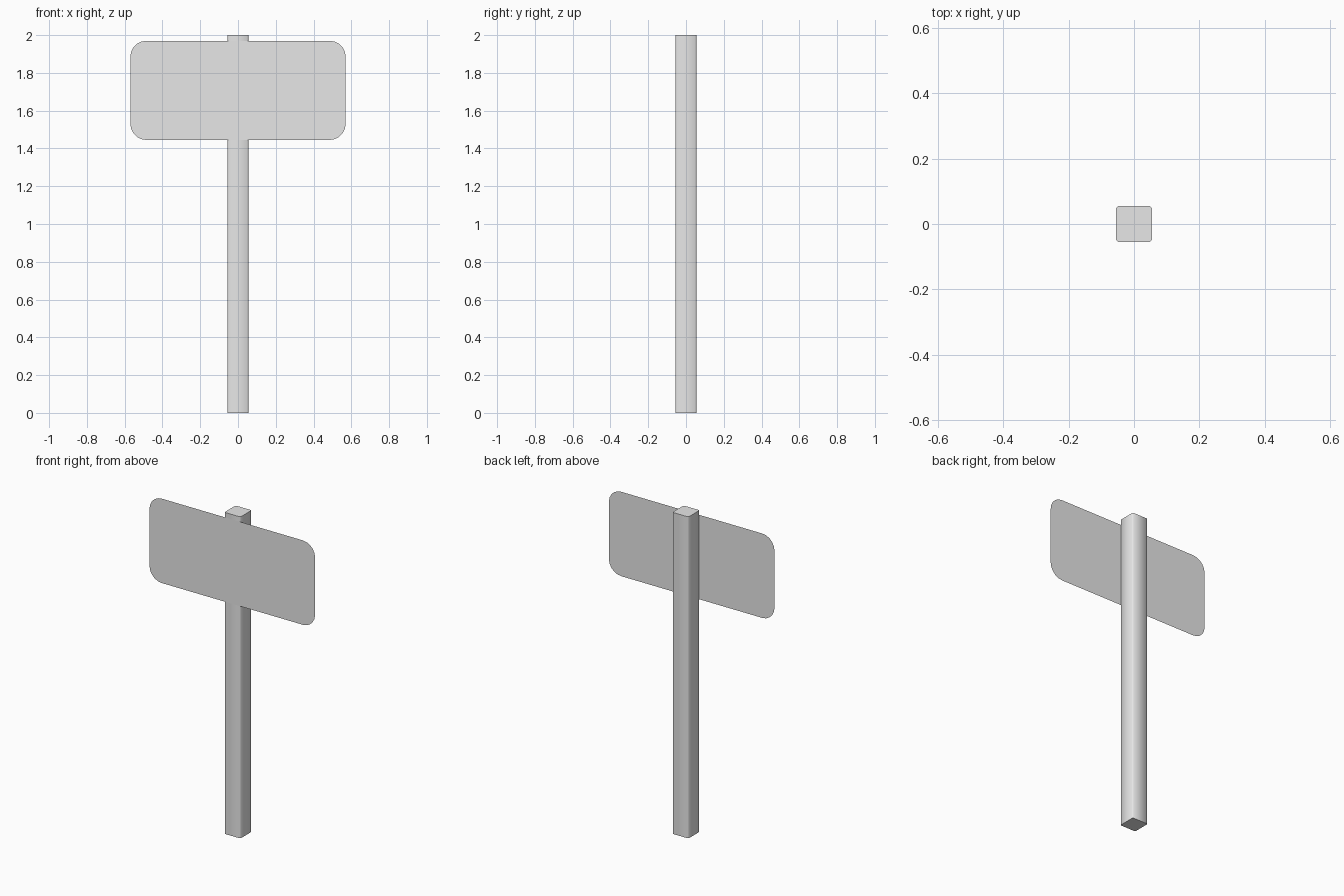
import bpy, bmesh, math
from mathutils import Matrix, Vector

cube = bpy.data.objects.get("Cube")
if cube:
    bpy.data.objects.remove(cube, do_unlink=True)

HEIGHT, HALF = 2.0, 0.055
PANEL_W, PANEL_LOW, PANEL_HIGH = 1.14, 1.445, 1.97

# One plain grey for the whole sign
grey = bpy.data.materials.new("plain grey")
grey.use_nodes = True
colour = (0.8, 0.8, 0.8, 1)
grey.diffuse_color = colour
grey.node_tree.nodes["Principled BSDF"].inputs["Base Color"].default_value = colour


def finish(bm, name):
    mesh = bpy.data.meshes.new(name)
    bm.to_mesh(mesh)
    bm.free()
    mesh.materials.append(grey)
    obj = bpy.data.objects.new(name, mesh)
    bpy.context.collection.objects.link(obj)
    return obj


# Square post with softened upright edges
bm = bmesh.new()
bmesh.ops.create_cube(bm, size=1)
bmesh.ops.scale(bm, vec=(2 * HALF, 2 * HALF, HEIGHT), verts=bm.verts)
bmesh.ops.translate(bm, vec=(0, 0, HEIGHT / 2), verts=bm.verts)
upright = [e for e in bm.edges
           if abs(e.verts[0].co.z - e.verts[1].co.z) > 1]
bmesh.ops.bevel(bm, geom=upright, offset=0.006, segments=1, affect='EDGES')
post = finish(bm, "post")
bpy.ops.object.select_all(action='DESELECT')
post.select_set(True)
bpy.context.view_layer.objects.active = post
bpy.ops.object.shade_smooth_by_angle(angle=math.radians(60))

# Thin sheet panel with rounded corners, flush on the front of the post
bm = bmesh.new()
bmesh.ops.create_grid(bm, x_segments=1, y_segments=1, size=0.5)
bmesh.ops.scale(bm, vec=(PANEL_W, PANEL_HIGH - PANEL_LOW, 1), verts=bm.verts)
bmesh.ops.bevel(bm, geom=bm.verts[:], offset=0.085, segments=5,
                profile=0.5, affect='VERTICES')
stand = Matrix.Translation(Vector((0, -HALF - 0.001, (PANEL_LOW + PANEL_HIGH) / 2)))
bmesh.ops.transform(bm, matrix=stand @ Matrix.Rotation(math.pi / 2, 4, 'X'),
                    verts=bm.verts)
finish(bm, "sign_panel")
